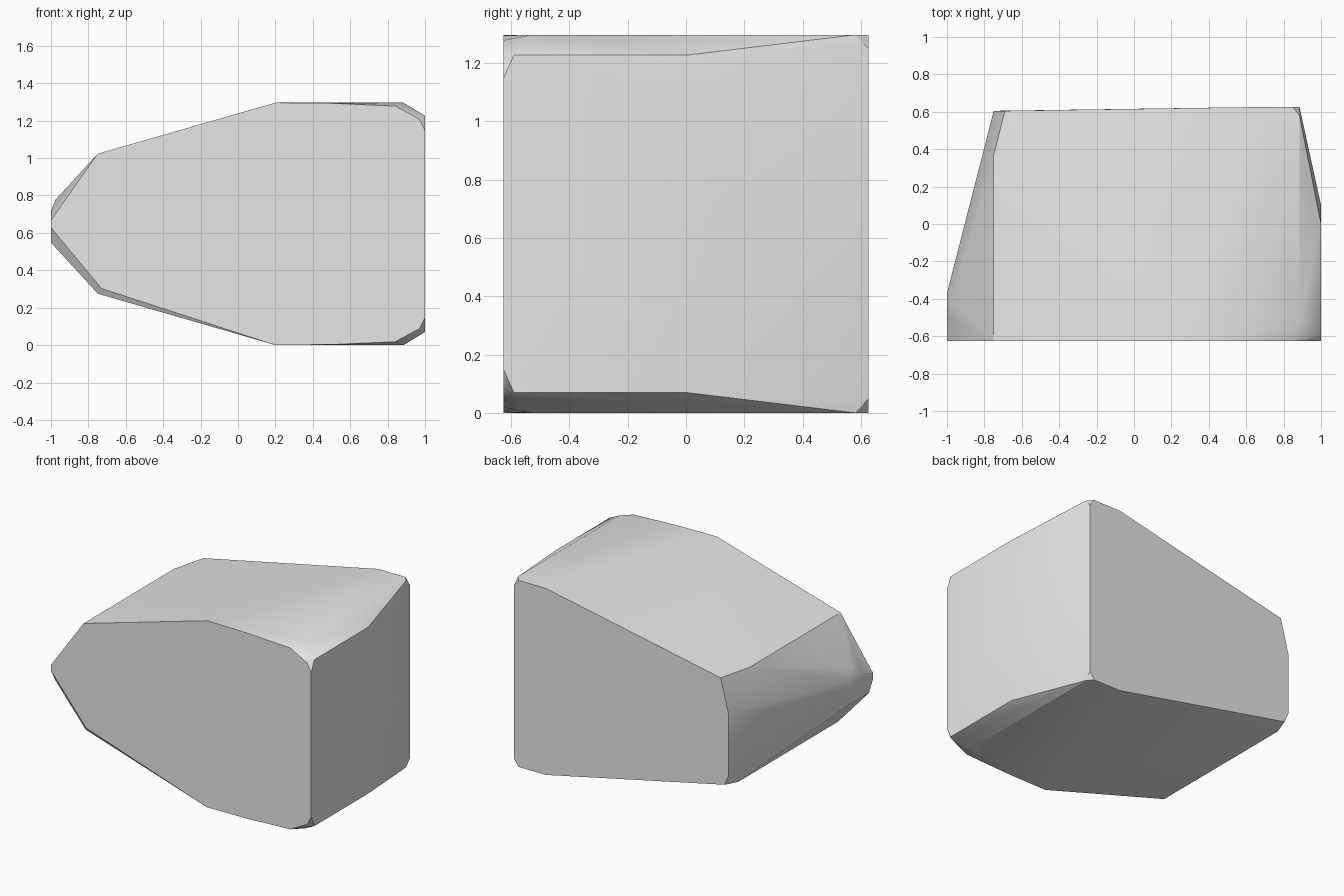
import bpy
import bmesh
import math

cube = bpy.data.objects.get("Cube")
if cube:
    bpy.data.objects.remove(cube, do_unlink=True)

MID = 0.648          # height of the middle plane
FRONT, BACK = -0.625, 0.625


def mirrored(points):
    """Repeat points above and below the middle plane."""
    return [(x, y, s * h) for x, y, h in points for s in (1, -1)]


# Flat front face: blunt wedge outline with clipped right corners
front = [(-1, 0.02), (0.2, MID), (0.5, 0.645), (0.84, 0.63), (0.97, 0.56), (1, 0.5)]
corners = mirrored([(x, FRONT, h) for x, h in front])
corners += [(-0.75, FRONT, 0.375), (-0.73, FRONT, -0.345)]

# Flat back face: narrower, leaning slightly forward on the left
back = [(0.885, 0.6), (0.85, MID), (0.64, MID)]
corners += mirrored([(x, BACK, h) for x, h in back])
corners += [(-0.69, 0.605, 0.375), (-0.75, 0.605, 0.14),
            (-0.75, 0.605, -0.29), (-0.72, 0.605, -0.36)]

# Right side with sloping chamfers
corners += mirrored([(0.885, -0.53, MID), (0.885, 0.58, MID),
                     (1, -0.59, 0.578), (1, 0.0, 0.578), (1, 0.1, 0.42)])

# Left side shoulders and blunt tip
corners += [(-0.75, 0.37, 0.375), (-0.75, -0.6, -0.373), (-0.75, 0.5, -0.373),
            (-1, -0.58, -0.1), (-1, -0.37, -0.1), (-1, -0.37, 0.07),
            (-1, -0.5, 0.07), (-0.975, -0.42, 0.13)]

# Stone body wrapped around the corners
bm = bmesh.new()
for x, y, h in corners:
    bm.verts.new((x, y, MID + h))
hull = bmesh.ops.convex_hull(bm, input=bm.verts)
loose = [v for v in bm.verts if not v.link_faces]
bmesh.ops.delete(bm, geom=loose, context='VERTS')
bmesh.ops.dissolve_limit(bm, angle_limit=math.radians(1), verts=bm.verts, edges=bm.edges)
bmesh.ops.recalc_face_normals(bm, faces=bm.faces)
mesh = bpy.data.meshes.new("stone_block")
bm.to_mesh(mesh)
bm.free()

stone = bpy.data.objects.new("stone_block", mesh)
bpy.context.collection.objects.link(stone)

# Plain grey stone
grey = bpy.data.materials.new("light_grey")
grey.use_nodes = True
grey.diffuse_color = (0.8, 0.8, 0.8, 1)
grey.node_tree.nodes["Principled BSDF"].inputs["Base Color"].default_value = (0.8, 0.8, 0.8, 1)
mesh.materials.append(grey)

bpy.ops.object.select_all(action='DESELECT')
stone.select_set(True)
bpy.context.view_layer.objects.active = stone
bpy.ops.object.shade_smooth_by_angle(angle=math.radians(30))
